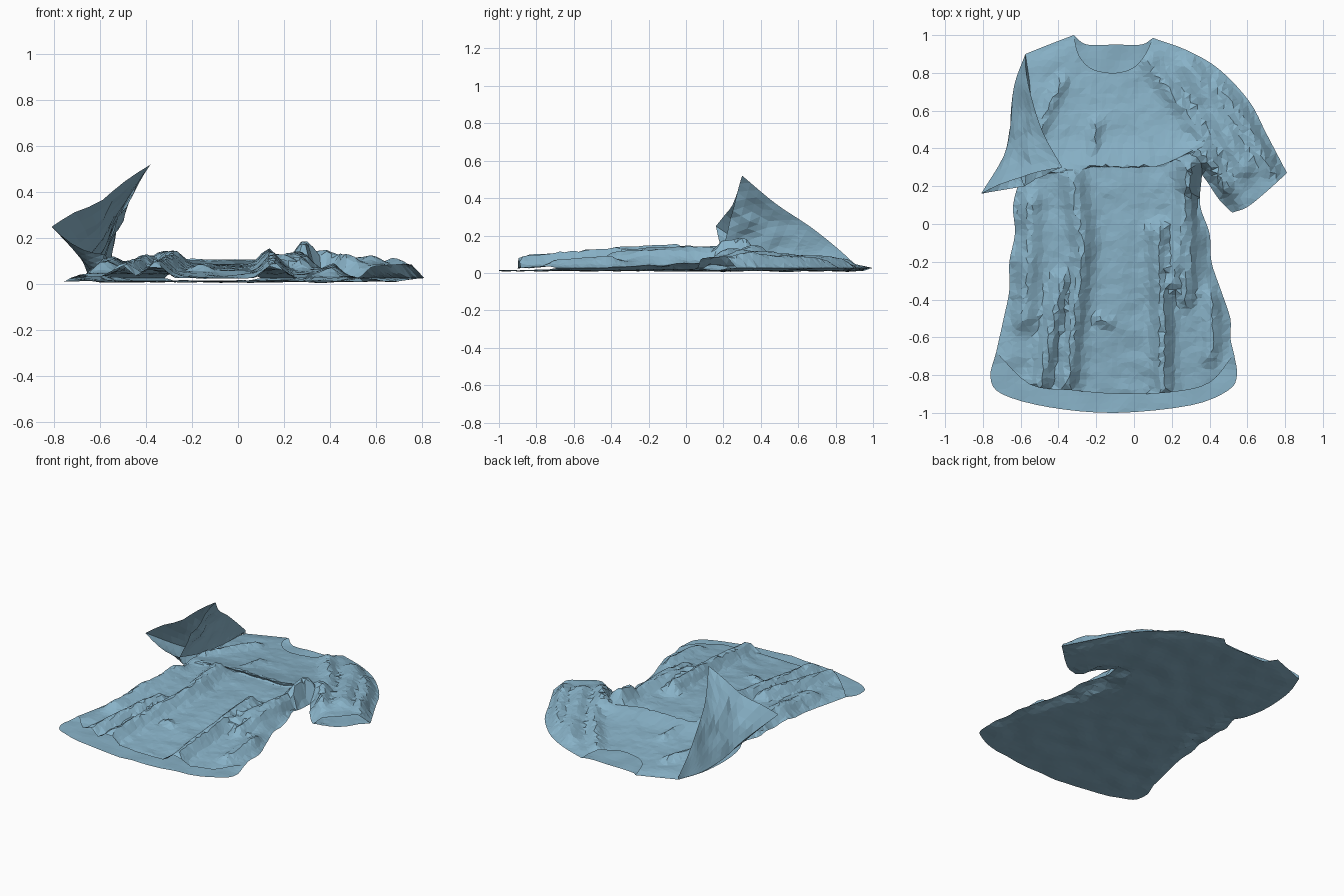
import bpy, math, random
from mathutils import Vector, noise, geometry

if "Cube" in bpy.data.objects:
    bpy.data.objects.remove(bpy.data.objects["Cube"])

random.seed(4)
cloth = bpy.data.materials.new("blue_cloth")
cloth.diffuse_color = (0.25, 0.45, 0.58, 1)
cloth.use_nodes = True
cloth.node_tree.nodes["Principled BSDF"].inputs["Base Color"].default_value = cloth.diffuse_color


def curve(pts, n=4):
    """Smooth curve through a few points."""
    p = [Vector(q) for q in pts]
    p = [2 * p[0] - p[1]] + p + [2 * p[-1] - p[-2]]
    out = []
    for a, b, c, d in zip(p, p[1:], p[2:], p[3:]):
        for i in range(n):
            t = i / n
            out.append(0.5 * (2 * b + (c - a) * t + (2 * a - 5 * b + 4 * c - d) * t * t
                              + (3 * b - a - 3 * c + d) * t ** 3))
    return out + [p[-2]]


def seg_dist(p, a, b):
    d = b - a
    t = max(0, min(1, (p - a).dot(d) / max(d.length_squared, 1e-9)))
    return (p - a - d * t).length


def line_dist(p, lines):
    return min(seg_dist(p, a, b) for l in lines for a, b in zip(l, l[1:]))


def crumple(x, y, s):
    return noise.noise(Vector((x * s, y * s, s)))


def make(name, verts, faces):
    me = bpy.data.meshes.new(name)
    me.from_pydata(verts, [], faces)
    me.materials.append(cloth)
    ob = bpy.data.objects.new(name, me)
    bpy.context.collection.objects.link(ob)
    return ob


def sheet(name, pieces, shape, step=0.035):
    """Fill an outline with irregular triangles and drape it with shape(p)."""
    ring = [v for pc in pieces for v in pc[:-1]]
    area = sum(a.x * b.y - b.x * a.y for a, b in zip(ring, ring[1:] + ring[:1]))
    if area < 0:
        ring.reverse()
    pts = ring[:]
    n = int(2 / step)
    for i in range(n):
        for j in range(n):
            p = Vector((-1 + (i + random.uniform(0.2, 0.8)) * step,
                        -1 + (j + random.uniform(0.2, 0.8)) * step))
            if line_dist(p, [ring + ring[:1]]) > step * 0.45:
                pts.append(p)
    res = geometry.delaunay_2d_cdt(pts, [], [list(range(len(ring)))], 1, 1e-5)
    used = sorted({i for f in res[2] for i in f})
    idx = {k: i for i, k in enumerate(used)}
    return make(name, [shape(res[0][k]) for k in used],
                [[idx[i] for i in f] for f in res[2]])


def loft(name, rail_a, rail_b, bulge, m=9):
    """Wall of cloth between two rails, bowed sideways by bulge."""
    a, b = curve(rail_a), curve(rail_b)
    n, verts, faces = len(a), [], []
    for i in range(n):
        for j in range(m):
            t = j / (m - 1)
            w = math.sin(math.pi * t) * i / (n - 1)
            v = a[i].lerp(b[i], t) + Vector(bulge) * w
            v += Vector((0.03, 0, -0.02)) * w * crumple(v.y, v.z, 9)
            verts.append(v)
    for i in range(n - 1):
        for j in range(m - 1):
            k = i * m + j
            faces += [(k, k + 1, k + m + 1), (k, k + m + 1, k + m)]
    return make(name, verts, faces)


# Outline pieces of the garment, seen from above
right_arm = curve([(0.1, 0.985), (0.28, 0.92), (0.45, 0.82), (0.61, 0.65), (0.7, 0.48), (0.81, 0.27)])
right_cuff = curve([(0.81, 0.27), (0.7, 0.17), (0.6, 0.09), (0.52, 0.06)])
right_under = curve([(0.52, 0.06), (0.45, 0.13), (0.39, 0.22), (0.36, 0.26)])
right_side = curve([(0.36, 0.26), (0.35, 0.1), (0.4, -0.05), (0.41, -0.2), (0.46, -0.35),
                    (0.51, -0.5), (0.51, -0.6), (0.53, -0.69)])
back_hem = curve([(0.53, -0.69), (0.545, -0.8), (0.5, -0.88), (0.3, -0.96), (-0.1, -1.0),
                  (-0.45, -0.97), (-0.7, -0.9), (-0.76, -0.81), (-0.73, -0.68)])
front_hem = curve([(0.53, -0.69), (0.4, -0.84), (0.2, -0.89), (-0.08, -0.9), (-0.33, -0.88),
                   (-0.55, -0.85), (-0.73, -0.68)])
left_side = curve([(-0.73, -0.68), (-0.69, -0.5), (-0.66, -0.35), (-0.66, -0.2), (-0.63, -0.05),
                   (-0.64, 0.1), (-0.6, 0.25)])
left_arm = curve([(-0.6, 0.25), (-0.64, 0.36), (-0.655, 0.52), (-0.635, 0.73), (-0.575, 0.9)])
chest_edge = curve([(-0.6, 0.25), (-0.56, 0.35), (-0.55, 0.6), (-0.575, 0.9)])
left_shoulder = curve([(-0.575, 0.9), (-0.45, 0.95), (-0.32, 1.0)])
back_neck = curve([(-0.32, 1.0), (-0.25, 0.95), (-0.1, 0.95), (0.04, 0.95), (0.1, 0.985)])
front_neck = curve([(-0.32, 1.0), (-0.29, 0.89), (-0.22, 0.82), (-0.1, 0.8), (0.0, 0.83),
                    (0.06, 0.9), (0.1, 0.985)])
seams = [right_arm, right_under, right_side, left_side, left_shoulder]

# Creases: start, end, height, width
creases = [((-0.33, 0.25), (-0.27, -0.1), 0.06, 0.06), ((-0.27, -0.1), (-0.36, -0.88), 0.065, 0.05),
           ((-0.38, -0.3), (-0.5, -0.85), 0.06, 0.05), ((-0.55, 0.1), (-0.58, -0.5), 0.04, 0.06),
           ((0.13, -0.05), (0.16, -0.9), 0.07, 0.05), ((0.31, 0.24), (0.2, -0.3), 0.06, 0.06),
           ((0.29, 0.2), (0.28, -0.4), 0.05, 0.04), ((0.3, 0.3), (0.31, 0.2), 0.12, 0.07),
           ((0.08, 0.85), (0.38, 0.45), 0.035, 0.04), ((0.3, 0.85), (0.58, 0.3), 0.04, 0.06),
           ((0.45, 0.75), (0.72, 0.3), 0.03, 0.05), ((0.35, 0.4), (0.46, 0.2), 0.07, 0.06),
           ((-0.38, 0.76), (-0.54, 0.42), 0.03, 0.03), ((-0.2, 0.53), (-0.21, 0.46), 0.03, 0.03),
           ((-0.19, -0.5), (-0.14, -0.52), 0.03, 0.03), ((0.42, -0.4), (0.4, -0.7), 0.03, 0.04)]
creases = [(Vector(a), Vector(b), h, w) for a, b, h, w in creases]


def side_height(x, y):
    """Height of the shared seam: gathered and lifted at the waist."""
    waist = math.exp(-((y + 0.02) / 0.3) ** 2) if abs(x + 0.12) < 0.6 else 0
    return 0.026 + waist * (0.022 + 0.02 * crumple(x, y, 9))


def drape_front(p):
    x, y = p
    edge = 1 - math.exp(-(line_dist(p, seams) / 0.045) ** 2)
    h = 0.055
    if y > 0.33:
        h -= 0.04 * min(1, (y - 0.33) / 0.5)
    elif y < 0:
        h -= 0.06 * min(1, -y / 0.9) ** 1.5
    h += max(ht * math.exp(-(seg_dist(p, a, b) / w) ** 2) for a, b, ht, w in creases)
    # bodice pouch that laps over the skirt along a wavy line
    yc = 0.385 - 0.22 * max(0, -0.22 - x) + 0.3 * max(0, x - 0.12)
    reach = max(0, 1 - abs((x + 0.09) / 0.47) ** 4)
    lap = reach * math.exp(-((y - yc) / 0.045) ** 2)
    rough = 0.012 if y < 0.35 or x > 0.3 else 0.006
    z = 0.028 + h + 0.03 * lap + rough * crumple(x, y, 8) + 0.004 * crumple(x, y, 20)
    z = side_height(x, y) * (1 - edge) + z * edge
    return (x, y - 0.08 * lap, max(z, 0.022))


def drape_back(p):
    x, y = p
    waist = math.exp(-((y + 0.02) / 0.3) ** 2)
    edge = math.exp(-(line_dist(p, seams + [left_arm]) / (0.05 + 0.05 * waist)) ** 2)
    base = 0.012 + 0.009 * crumple(x, y, 7)
    z = side_height(x, y) * edge + base * (1 - edge)
    return (x, y, z + 0.02 * waist * edge * (1 - edge) * 4 * crumple(x, y, 14))


# Back and front panels, including the flat right sleeve
sheet("back_panel", [right_arm, right_cuff, right_under, right_side, back_hem, left_side,
                     left_arm, left_shoulder, back_neck], drape_back)
sheet("front_panel", [right_arm, right_cuff, right_under, right_side, front_hem, left_side,
                      chest_edge, left_shoulder, front_neck], drape_front, 0.028)

# Left sleeve, flipped up into a leaning flattened tube
ridge = [(-0.575, 0.9, 0.05), (-0.57, 0.8, 0.14), (-0.54, 0.66, 0.25), (-0.48, 0.48, 0.37), (-0.38, 0.3, 0.52)]
outer = [(-0.575, 0.9, 0.027), (-0.635, 0.73, 0.03), (-0.655, 0.52, 0.05), (-0.69, 0.36, 0.12), (-0.81, 0.16, 0.25)]
inner = [(-0.575, 0.9, 0.04), (-0.55, 0.72, 0.06), (-0.55, 0.55, 0.07), (-0.56, 0.38, 0.09), (-0.58, 0.2, 0.13)]
loft("left_sleeve_outer", outer, ridge, (0, 0.02, -0.015))
loft("left_sleeve_inner", ridge, inner, (-0.01, 0.0, 0.01))
loft("left_sleeve_underside", outer[2:], [(-0.6, 0.4, 0.03), (-0.6, 0.27, 0.05), (-0.58, 0.2, 0.13)],
     (0, 0, -0.03), 6)
